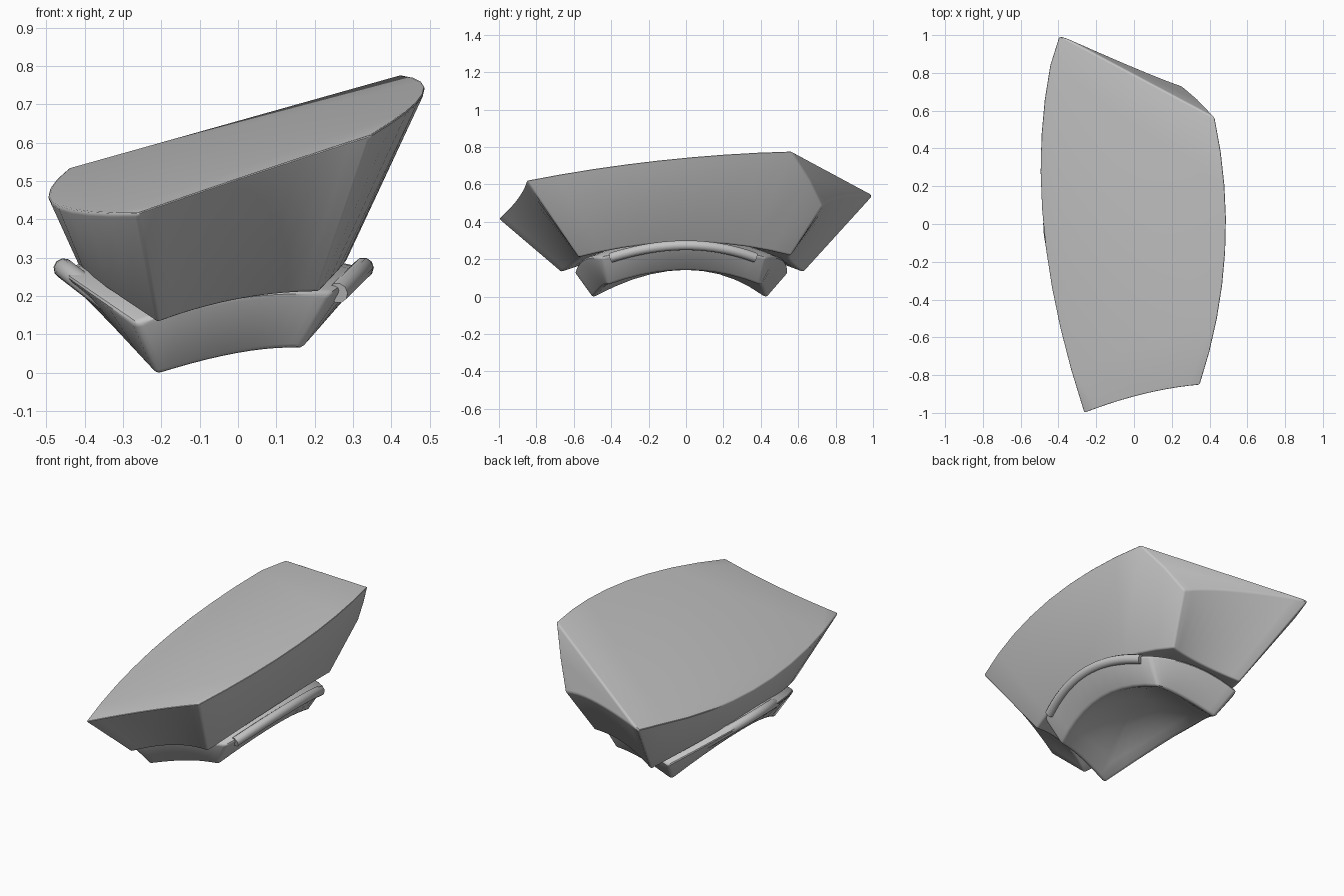
import bpy, bmesh
from mathutils import Vector

if "Cube" in bpy.data.objects:
    bpy.data.objects.remove(bpy.data.objects["Cube"])

grey = bpy.data.materials.new("plain grey")
grey.use_nodes = True
COLOUR = (0.55, 0.55, 0.55, 1)
grey.diffuse_color = COLOUR
grey.node_tree.nodes["Principled BSDF"].inputs["Base Color"].default_value = COLOUR
N = 10  # segments along each curved edge


def arc(a, mid, b, n=N):
    """Quadratic curve from a to b that passes through mid."""
    a, mid, b = Vector(a), Vector(mid), Vector(b)
    ctrl = mid * 2 - (a + b) / 2
    return [a * (1 - t) ** 2 + ctrl * 2 * t * (1 - t) + b * t * t
            for t in (i / n for i in range(n + 1))]


def loop(*pts):
    """Closed outline from alternating corner and mid-edge points."""
    out = []
    for i in range(0, len(pts), 2):
        out += arc(pts[i], pts[i + 1], pts[(i + 2) % len(pts)])[:-1]
    return out


def domed(outline, centre, steps=5):
    """Rings shrinking from an outline into a smooth dome."""
    centre = Vector(centre)
    rings = []
    for k in range(1, steps):
        s = 1 - k / steps
        ring = [centre + (p - centre) * s for p in outline]
        for r, p in zip(ring, outline):
            r.z = centre.z + (p.z - centre.z) * s * s
        rings.append(ring)
    return rings


def skin(name, rings, cut=None):
    """Skin a stack of rings, cap both ends and optionally chop by a plane."""
    bm = bmesh.new()
    rows = [[bm.verts.new(p) for p in ring] for ring in rings]
    for lo, hi in zip(rows, rows[1:]):
        for i in range(len(lo)):
            j = (i + 1) % len(lo)
            bm.faces.new((lo[i], lo[j], hi[j], hi[i]))
    bm.faces.new(rows[0])
    bm.faces.new(rows[-1])
    if cut:
        point, normal = cut
        geom = bm.verts[:] + bm.edges[:] + bm.faces[:]
        res = bmesh.ops.bisect_plane(bm, geom=geom, plane_co=point,
                                     plane_no=normal, clear_outer=True)
        edges = [e for e in res["geom_cut"] if isinstance(e, bmesh.types.BMEdge)]
        bmesh.ops.contextual_create(bm, geom=edges)
        # Weld slivers left along the cut so the rounding keeps its width
        bmesh.ops.remove_doubles(bm, verts=[v for v in bm.verts if v.co.z > 0.4],
                                 dist=0.035)
    bmesh.ops.recalc_face_normals(bm, faces=bm.faces)
    mesh = bpy.data.meshes.new(name)
    bm.to_mesh(mesh)
    bm.free()
    obj = bpy.data.objects.new(name, mesh)
    bpy.context.collection.objects.link(obj)
    mesh.materials.append(grey)
    return obj


def smooth(obj, angle):
    bpy.ops.object.select_all(action="DESELECT")
    obj.select_set(True)
    bpy.context.view_layer.objects.active = obj
    bpy.ops.object.convert(target="MESH")
    bpy.ops.object.shade_smooth_by_angle(angle=angle)


def finish(obj, width):
    """Round the sharp edges and shade smooth."""
    bev = obj.modifiers.new("rounded edges", "BEVEL")
    bev.width, bev.segments = width, 3
    bev.limit_method, bev.angle_limit = "ANGLE", 0.5
    smooth(obj, 0.6)


def on_top(x, y):
    """Point on the tilted top plane."""
    return Vector((x, y, 0.592 + 0.312 * x + 0.093 * y))


# Tapered body: flat tilted top, flared walls, chopped back corner
top = loop(on_top(-0.265, -1.005), on_top(0.05, -0.905), on_top(0.35, -0.855),
           on_top(0.49, 0.03), on_top(0.33, 0.92), on_top(-0.04, 0.95),
           on_top(-0.405, 1.02), on_top(-0.49, 0.08))
under = loop((-0.21, -0.67, 0.13), (0.0, -0.585, 0.19), (0.21, -0.575, 0.21),
             (0.28, 0, 0.29), (0.19, 0.56, 0.22), (0, 0.56, 0.19),
             (-0.22, 0.63, 0.13), (-0.405, 0, 0.26))
back, side, low = on_top(-0.4, 1.0), on_top(0.435, 0.58), Vector((0.245, 0.73, 0.5))
normal = (back - side).cross(low - side)
if normal.y < 0:
    normal.negate()
body = skin("body", list(reversed(domed(under, (-0.05, 0, 0.3)))) + [under, top],
            (side, normal))
finish(body, 0.02)

# Saddle base with a hollow underside and a flared rim
base_top = loop((-0.27, -0.60, 0.13), (0, -0.55, 0.2), (0.25, -0.46, 0.21),
                (0.345, 0, 0.27), (0.25, 0.43, 0.21), (0, 0.52, 0.2),
                (-0.27, 0.55, 0.13), (-0.475, 0, 0.27))
base_low = loop((-0.21, -0.5, -0.01), (0, -0.45, 0.045), (0.165, -0.42, 0.058),
                (0.23, 0, 0.138), (0.165, 0.4, 0.058), (0, 0.41, 0.045),
                (-0.21, 0.43, -0.01), (-0.34, 0, 0.138))
base = skin("saddle_base", list(reversed(domed(base_low, (-0.04, 0, 0.2))))
            + [base_low, base_top] + domed(base_top, (-0.05, 0, 0.32)))
finish(base, 0.018)

# Rounded lips along both long sides of the base
for name, a, mid, b in (
        ("right_lip", (-0.27, -0.42, 0.13), (-0.454, 0, 0.272), (-0.27, 0.4, 0.13)),
        ("left_lip", (0.26, -0.4, 0.208), (0.327, 0, 0.274), (0.26, 0.37, 0.208))):
    curve = bpy.data.curves.new(name, "CURVE")
    curve.dimensions = "3D"
    curve.bevel_depth, curve.bevel_resolution = 0.027, 3
    curve.use_fill_caps = True
    path = arc(a, mid, b, 24)
    spline = curve.splines.new("POLY")
    spline.points.add(len(path) - 1)
    for pt, co in zip(spline.points, path):
        pt.co = (*co, 1)
    lip = bpy.data.objects.new(name, curve)
    bpy.context.collection.objects.link(lip)
    curve.materials.append(grey)
    smooth(lip, 0.8)
